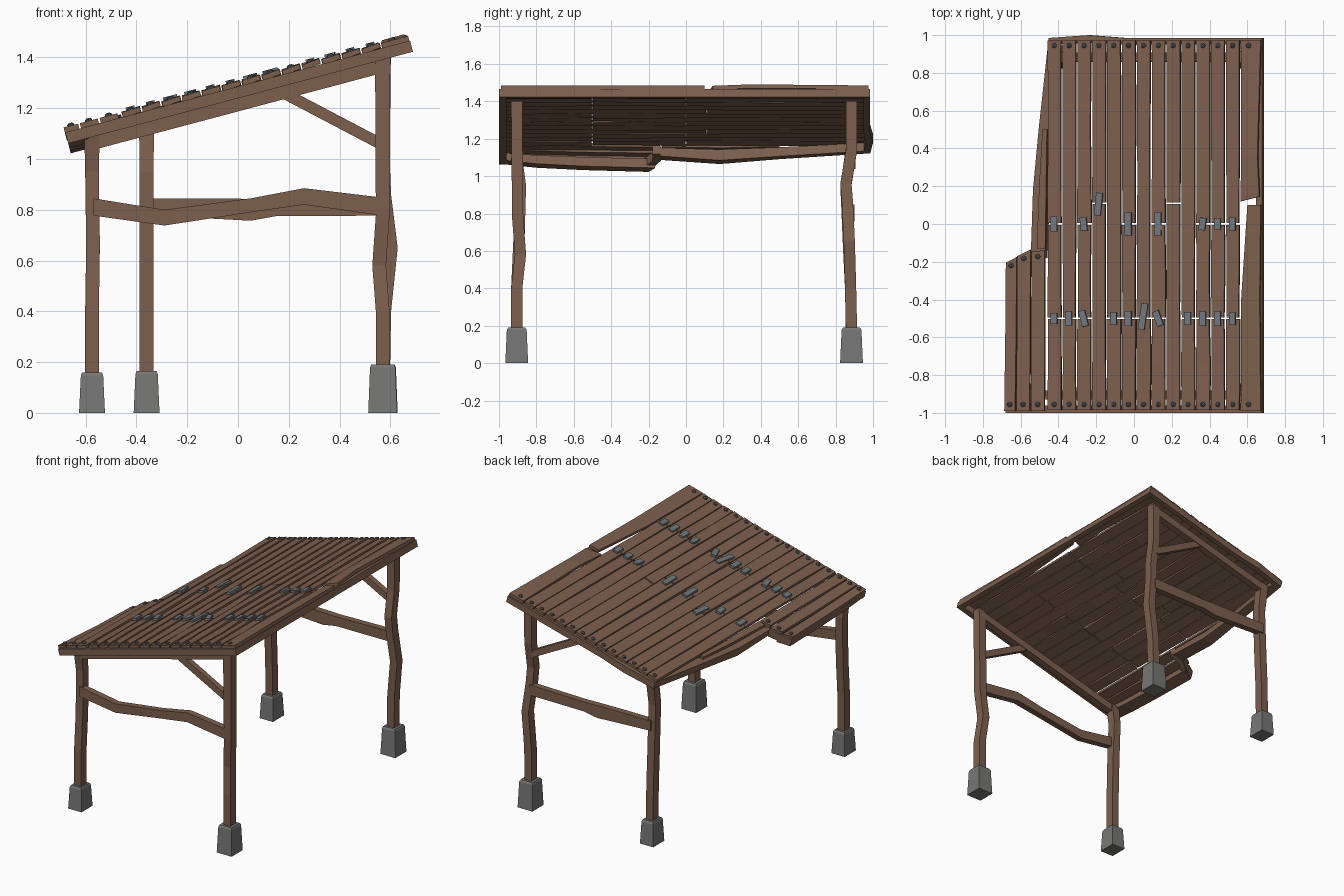
import bpy, bmesh, math, random
from mathutils import Vector

random.seed(4)
SLOPE = 0.266


def mat(name, rgb):
    m = bpy.data.materials.new(name)
    m.diffuse_color = (*rgb, 1)
    return m


WOOD = mat("brown wood", (0.205, 0.115, 0.076))
STONE = mat("grey stone", (0.185, 0.185, 0.182))
STEEL = mat("blue grey steel", (0.16, 0.185, 0.205))
NAIL = mat("dark nail", (0.09, 0.095, 0.105))


def roof_z(x):
    return 1.105 + SLOPE * (x + 0.68)


def on_roof(x, y, h):
    # point lying h above the top of the roof frame
    return Vector((x - 0.25 * h, y, roof_z(x) + 0.97 * h))


def loft(name, rings, material):
    # solid skin through a row of equal rings, closed at both ends
    bm = bmesh.new()
    vs = [[bm.verts.new(p) for p in r] for r in rings]
    n = len(vs[0])
    for a, b in zip(vs, vs[1:]):
        for i in range(n):
            j = (i + 1) % n
            bm.faces.new((a[i], a[j], b[j], b[i]))
    bm.faces.new(vs[0])
    bm.faces.new(vs[-1])
    bmesh.ops.recalc_face_normals(bm, faces=bm.faces)
    me = bpy.data.meshes.new(name)
    bm.to_mesh(me)
    bm.free()
    me.materials.append(material)
    ob = bpy.data.objects.new(name, me)
    bpy.context.collection.objects.link(ob)
    return ob


def square(x, y, z, w, d):
    return [(x - w, y - d, z), (x + w, y - d, z), (x + w, y + d, z), (x - w, y + d, z)]


def board_y(name, stations):
    # board along y; station = (y at left, y at right, x0, x1, h0, h1, roll)
    rings = []
    for ya, yb, x0, x1, h0, h1, roll in stations:
        rings.append([on_roof(x0, ya, h0 - roll), on_roof(x1, yb, h0 + roll),
                      on_roof(x1, yb, h1 + roll), on_roof(x0, ya, h1 - roll)])
    loft(name, rings, WOOD)


def board_x(name, stations):
    # board along x; station = (x, y0, y1, h0, h1)
    loft(name, [[on_roof(x, y0, h0), on_roof(x, y1, h0), on_roof(x, y1, h1), on_roof(x, y0, h1)]
                for x, y0, y1, h0, h1 in stations], WOOD)


def beam(name, pts, y, d):
    # cross beam in the xz plane; point = (x, top, bottom, y shift)
    loft(name, [[(x, y + s - d, b), (x, y + s + d, b), (x, y + s + d, t), (x, y + s - d, t)]
                for x, t, b, s in pts], WOOD)


def nail(x, y, h=0.02):
    rings = []
    for r, k in ((0.014, -0.002), (0.013, 0.006), (0.006, 0.011)):
        rings.append([on_roof(x + r * math.cos(a * math.tau / 8), y + r * math.sin(a * math.tau / 8), h + k)
                      for a in range(8)])
    loft("nail", rings, NAIL)


def clip(x, y, length=0.07, width=0.032, turn=0.0):
    c, s = math.cos(turn), math.sin(turn)
    rings = []
    for h in (0.015, 0.033):
        rings.append([on_roof(x + c * u - s * v, y + s * u + c * v, h)
                      for u, v in ((-width / 2, -length / 2), (width / 2, -length / 2),
                                   (width / 2, length / 2), (-width / 2, length / 2))])
    loft("joint_clip", rings, STEEL)


# Stone footings and crooked posts: x, y, footing height, bends (z, dx, dy)
posts = {
    "front_left": (-0.575, -0.905, 0.16, [(0.40, 0, 0), (0.66, 0.004, 0.012), (0.95, 0, 0.02)]),
    "back_left": (-0.36, 0.885, 0.165, [(0.40, 0, -0.005), (0.60, 0, -0.015), (0.95, 0, -0.03)]),
    "front_right": (0.57, -0.905, 0.19, [(0.40, 0, 0), (0.58, -0.014, 0.02), (0.78, 0, 0.005)]),
    "back_right": (0.572, 0.885, 0.19, [(0.40, 0.004, -0.005), (0.65, 0.03, -0.012),
                                        (0.86, 0.004, -0.022), (0.96, 0, -0.03), (1.14, 0, 0)]),
}
for name, (x, y, top, bends) in posts.items():
    w = 0.057 if x > 0 else 0.051
    loft(name + "_footing", [square(x, y, 0, w, 0.061), square(x, y, top - 0.012, w - 0.007, 0.053),
                             square(x, y, top, w - 0.012, 0.046)], STONE)
    rings = [square(x, y, top - 0.02, 0.027, 0.03)]
    rings += [square(x + dx, y + dy, z, 0.027, 0.03) for z, dx, dy in bends]
    rings.append([(px, py, roof_z(px) - 0.044) for px, py, _ in square(x, y, 0, 0.03, 0.03)])
    loft(name + "_post", rings, WOOD)

# Crooked cross beams between the posts
beam("front_cross_beam", [(-0.57, 0.845, 0.777, 0), (-0.29, 0.80, 0.738, 0), (0.05, 0.845, 0.79, 0),
                          (0.26, 0.885, 0.82, 0), (0.57, 0.848, 0.777, 0)], -0.905, 0.022)
beam("back_cross_beam", [(-0.36, 0.845, 0.777, 0), (-0.12, 0.845, 0.766, 0), (0.05, 0.843, 0.757, 0),
                         (0.15, 0.84, 0.775, 0), (0.57, 0.848, 0.777, 0)], 0.88, 0.022)

# Sloping beams and diagonal braces on both sides
for side, y, x0 in (("front", -0.905, -0.575), ("back", 0.885, -0.36)):
    board_x(side + "_rafter", [(x, y - 0.024, y + 0.024, -0.095, -0.044) for x in (x0, 0.57)])
    loft(side + "_brace", [[(x, y + s, z) for x, z, s in
                            ((px, pz, -0.02), (px, pz, 0.02), (px, pz - 0.05, 0.02), (px, pz - 0.05, -0.02))]
                           for px, pz in ((0.555, 1.088), (0.18, 1.285))], WOOD)

# Roof frame edges
board_x("front_edge", [(-0.68, -1.0, -0.96, -0.045, 0), (0.678, -1.0, -0.96, -0.045, 0)])
board_x("back_edge", [(-0.45, 0.95, 0.985, -0.045, 0), (-0.24, 0.96, 1.0, -0.045, 0.004),
                      (-0.05, 0.95, 0.985, -0.045, 0), (0.678, 0.95, 0.985, -0.045, 0)])
board_y("right_edge", [(y, y, 0.645, 0.678, -0.045, 0, 0) for y in (-1.0, 0.985)])
board_y("left_front_edge", [(-1.0, -1.0, -0.68, -0.60, -0.04, 0, 0),
                            (-0.80, -0.80, -0.68, -0.60, -0.062, -0.015, 0),
                            (-0.55, -0.55, -0.68, -0.60, -0.075, -0.025, 0),
                            (-0.20, -0.165, -0.68, -0.60, -0.085, -0.035, 0)])
board_x("broken_end_edge", [(-0.675, -0.25, -0.20, -0.085, -0.035),
                            (-0.55, -0.18, -0.135, -0.06, -0.012), (-0.47, -0.18, -0.135, -0.045, -0.003)])
board_y("left_back_edge", [(-0.14, -0.14, -0.548, -0.47, -0.055, -0.01, 0),
                           (0.18, 0.18, -0.54, -0.465, -0.08, -0.02, 0),
                           (0.50, 0.50, -0.508, -0.45, -0.062, -0.012, 0),
                           (0.985, 0.985, -0.452, -0.40, -0.045, 0, 0)])

# Short sagging planks at the broken corner
for x0, x1, ya, yb, sag in ((-0.682, -0.625, -0.205, -0.175, 0.033), (-0.618, -0.548, -0.17, -0.135, 0.018),
                            (-0.54, -0.47, -0.145, -0.14, 0.005)):
    board_y("short_plank", [(-0.99, -0.99, x0, x1, 0, 0.02, 0),
                            (-0.55, -0.55, x0, x1, -sag * 0.7, 0.02 - sag * 0.7, 0),
                            (ya, yb, x0, x1, -sag, 0.02 - sag, 0)])
    nail((x0 + x1) / 2, -0.955)
    nail((x0 + x1) / 2, (ya + yb) / 2 - 0.03, 0.02 - sag)
board_y("sliver_plank", [(-0.13, -0.13, -0.512, -0.467, -0.008, 0.012, 0),
                         (0.2, 0.2, -0.50, -0.463, -0.012, 0.010, 0),
                         (0.50, 0.50, -0.482, -0.458, -0.008, 0.012, 0)])

# Long planks, cut at their joints
cuts = {i: [-0.5] for i in (0, 1, 2, 4, 5, 6, 7, 9, 10, 11, 12)}
for i in (0, 2, 5, 7, 10, 11, 12):
    cuts[i].append(0.0)
cuts[3] = [0.11]
cuts[8] = [0.11]
for i in range(13):
    x = -0.4175 + 0.0787 * i
    ends = [-0.99] + cuts[i] + [0.975]
    for a, b in zip(ends, ends[1:]):
        st = []
        for y in (a + 0.004, (a + b) / 2, b - 0.004):
            inner = abs(y) < 0.9
            dh = random.uniform(-0.004, 0.004) if inner else 0
            dw = random.uniform(-0.003, 0.002) if inner else 0
            st.append((y, y, x - 0.0355 - dw, x + 0.0355 + dw, dh, dh + 0.02,
                       random.uniform(0, 0.004)))
        board_y("roof_plank", st)
    nail(x, -0.955)
    nail(x, 0.945)

# Wide right plank, snapped in two
board_y("right_front_plank", [(-0.99, -0.99, 0.57, 0.675, 0, 0.02, 0), (-0.4, -0.4, 0.572, 0.67, 0, 0.02, 0),
                              (0.10, 0.10, 0.605, 0.675, 0, 0.02, 0)])
board_y("right_back_plank", [(0.12, 0.145, 0.568, 0.668, 0, 0.02, 0), (0.35, 0.35, 0.575, 0.66, 0.008, 0.03, 0),
                             (0.975, 0.975, 0.57, 0.675, 0, 0.02, 0)])
nail(0.612, -0.955)
nail(0.612, 0.945)

# Steel clips over the joints: plank, y, length, turn
for i, y, length, turn in ((0, -0.5, .06, 0), (1, -0.5, .075, 0), (2, -0.5, .085, .25), (4, -0.5, .07, 0),
                           (5, -0.5, .08, 0), (6, -0.49, .14, -.15), (7, -0.5, .08, .35), (9, -0.5, .07, 0),
                           (10, -0.5, .075, 0), (11, -0.5, .08, 0), (12, -0.5, .065, 0),
                           (0, 0, .08, 0), (2, 0, .07, .1), (3, 0.105, .12, -.1), (5, 0, .12, 0),
                           (7, 0, .12, 0), (10, 0, .065, -.15), (11, 0, .06, 0), (12, 0, .07, 0)):
    clip(-0.4175 + 0.0787 * i, y, length, 0.034, turn)
